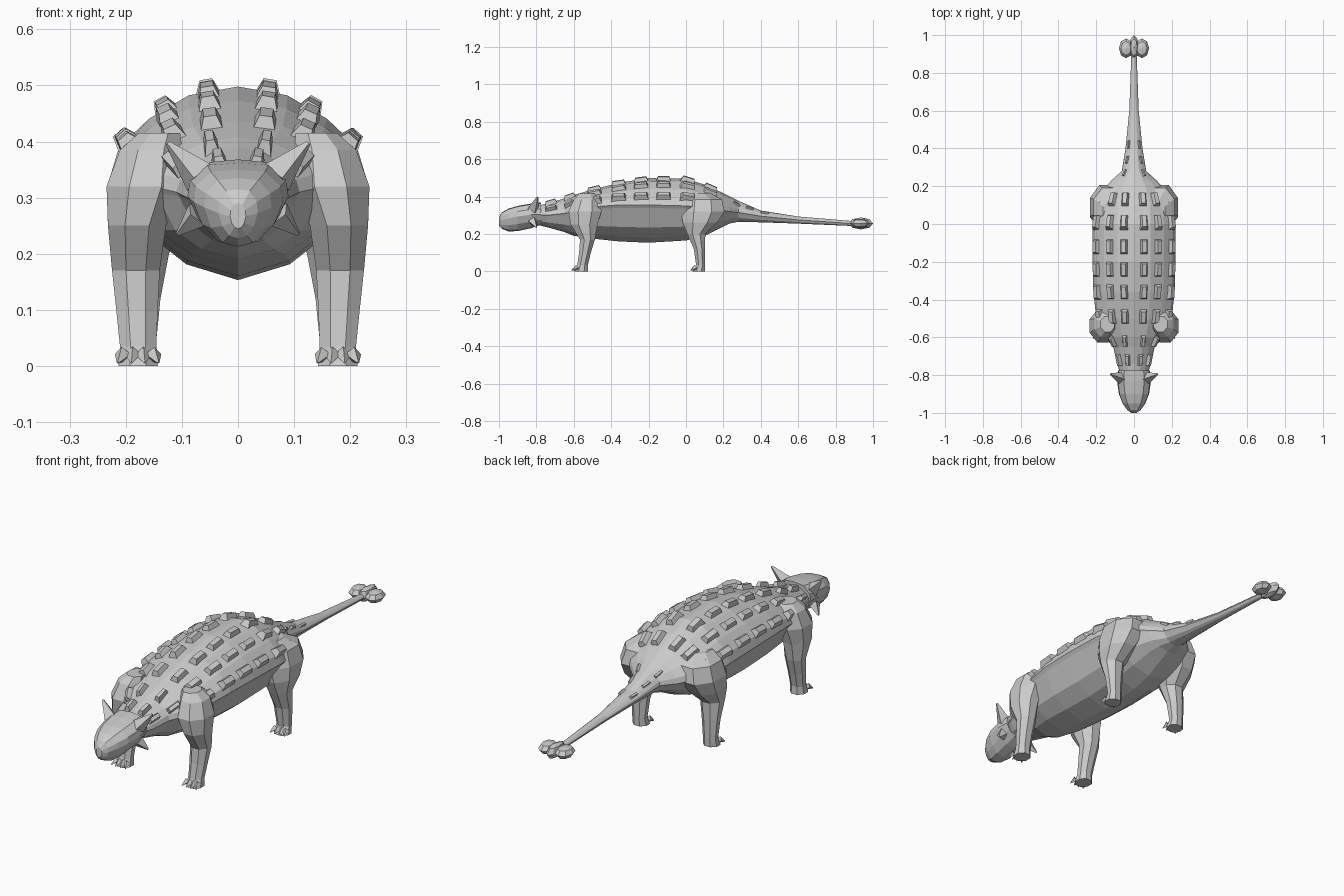
import bpy, bmesh, math
from mathutils import Vector, Matrix
from mathutils.bvhtree import BVHTree

if "Cube" in bpy.data.objects:
    bpy.data.objects.remove(bpy.data.objects["Cube"])

hide = bpy.data.materials.new("grey hide")
hide.use_nodes = True
GREY = (0.6, 0.6, 0.6, 1)
hide.diffuse_color = GREY
hide.node_tree.nodes["Principled BSDF"].inputs["Base Color"].default_value = GREY


def finish(name, bm):
    bmesh.ops.recalc_face_normals(bm, faces=bm.faces)
    mesh = bpy.data.meshes.new(name)
    bm.to_mesh(mesh)
    bm.free()
    mesh.materials.append(hide)
    obj = bpy.data.objects.new(name, mesh)
    bpy.context.collection.objects.link(obj)
    return obj


def loft(bm, rings):
    """Skin a list of point rings and cap both ends."""
    rows = [[bm.verts.new(p) for p in ring] for ring in rings]
    n = len(rows[0])
    for a, b in zip(rows, rows[1:]):
        for i in range(n):
            j = (i + 1) % n
            bm.faces.new((a[i], a[j], b[j], b[i]))
    bm.faces.new(rows[0])
    bm.faces.new(rows[-1])


def section(half, y, w, top, mid, bot):
    """Scale a normalised half outline into a full mirrored ring."""
    full = half + [(-x, z) for x, z in reversed(half[1:-1])]
    return [(x * w, y, mid + z * (top - mid if z > 0 else mid - bot)) for x, z in full]


def spike(bm, base, tip, radius, sides=4):
    base, tip = Vector(base), Vector(tip)
    axis = tip - base
    spin = axis.to_track_quat('Z', 'Y').to_matrix().to_4x4()
    bmesh.ops.create_cone(bm, cap_ends=True, segments=sides, radius1=radius,
                          radius2=radius * 0.15, depth=axis.length,
                          matrix=Matrix.Translation((base + tip) / 2) @ spin)


# Body, neck and tail: y, half width, top, middle, bottom
BODY = [
    (-.80, .07, .35, .30, .25), (-.74, .09, .362, .30, .235),
    (-.65, .11, .39, .31, .21), (-.60, .155, .408, .32, .19),
    (-.50, .20, .437, .345, .175), (-.36, .215, .473, .355, .16),
    (-.20, .22, .498, .355, .153), (0, .22, .496, .35, .165),
    (.10, .21, .463, .34, .19), (.18, .165, .427, .33, .23),
    (.23, .12, .402, .32, .255), (.28, .065, .377, .315, .265),
    (.40, .045, .325, .295, .262), (.60, .025, .293, .275, .255),
    (.90, .014, .268, .255, .242),
]
SHELL = [(0, 1), (.4, .89), (.72, .6), (.94, .28), (1, 0),
         (.95, -.08), (.72, -.6), (.42, -.86), (0, -1)]
bm = bmesh.new()
loft(bm, [section(SHELL, *s) for s in BODY])
bmesh.ops.recalc_face_normals(bm, faces=bm.faces)
surface = BVHTree.FromBMesh(bm)
finish("body_and_tail", bm)

# Head with a flat skull roof and narrow beak
HEAD = [
    (-.775, .085, .368, .30, .25), (-.83, .09, .362, .30, .23),
    (-.90, .08, .35, .29, .215), (-.95, .06, .335, .28, .213),
    (-.985, .035, .315, .27, .228), (-1.0, .014, .29, .265, .245),
]
SKULL = [(0, 1), (.6, .93), (.95, .5), (1, .05), (.8, -.5), (.45, -.9), (0, -1)]
bm = bmesh.new()
loft(bm, [section(SKULL, *s) for s in HEAD])
finish("head", bm)

bm = bmesh.new()
for s in (-1, 1):
    spike(bm, (s * .068, -.815, .335), (s * .125, -.795, .397), .033)
    spike(bm, (s * .072, -.82, .27), (s * .108, -.80, .235), .026)
finish("head_horns", bm)


# Armour plates laid on the back in mirrored rows
def half_width(y):
    for a, b in zip(BODY, BODY[1:]):
        if a[0] <= y <= b[0]:
            return a[1] + (b[1] - a[1]) * (y - a[0]) / (b[0] - a[0])


def plate(bm, x, y, wide, long, high):
    spot, normal, _, _ = surface.ray_cast(Vector((x, y, 1)), Vector((0, 0, -1)))
    if spot is None:
        return
    side = Vector((0, 1, 0)).cross(normal).normalized()
    along = normal.cross(side)
    rings = []
    for lift, kx, ky in ((-.012, 1, 1), (high, .5, .72)):
        rings.append([spot + normal * lift + side * (u * wide * kx / 2)
                      + along * (v * long * ky / 2)
                      for u, v in ((-1, -1), (1, -1), (1, 1), (-1, 1))])
    loft(bm, rings)


bm = bmesh.new()
for y in (-.72, -.62, -.49, -.36, -.24, -.12, .01, .13):
    narrow = y < -.6
    for f in ((.35, .8) if narrow else (.24, .58, .9)):
        for s in (-1, 1):
            size = .03 if narrow else .046
            plate(bm, s * f * half_width(y), y, size, .07 if narrow else .084, .02)
for y in (.27, .34, .42):
    for s in (-1, 1):
        plate(bm, s * .65 * half_width(y), y, .018, .05, .009)
finish("armour_plates", bm)

# Legs: z, x, y, x radius, y radius
FRONT = [
    (.415, .14, -.53, .04, .045), (.385, .155, -.53, .06, .075),
    (.32, .165, -.54, .075, .095), (.25, .18, -.545, .056, .078),
    (.17, .182, -.527, .046, .043), (.10, .18, -.54, .04, .034),
    (.035, .178, -.553, .035, .031), (0, .178, -.56, .038, .04),
]
HIND = [
    (.42, .11, .07, .06, .06), (.385, .135, .09, .085, .11),
    (.32, .15, .09, .09, .125), (.26, .165, .075, .073, .10),
    (.20, .172, .055, .053, .052), (.12, .177, .072, .042, .033),
    (.035, .178, .078, .034, .026), (0, .178, .068, .038, .036),
]


def oval(s, z, x, y, rx, ry):
    return [(s * x + rx * math.cos(a), y + ry * math.sin(a), z)
            for a in (math.tau * (i + .5) / 8 for i in range(8))]


for label, rows, toe_y in (("front", FRONT, -.585), ("hind", HIND, .05)):
    for side, s in (("left", 1), ("right", -1)):
        bm = bmesh.new()
        loft(bm, [oval(s, *r) for r in rows])
        # Short toes fanned along the front of the foot
        for k in (-1.5, -.5, .5, 1.5):
            x = s * .178
            out = .028 - .004 * abs(k)
            spike(bm, (x + k * .018, toe_y + .004, .021),
                  (x + k * .024, toe_y - out, .006), .015)
        finish(f"{label}_{side}_leg", bm)

# Tail club of two side lobes around a central knob
bm = bmesh.new()
for x, y, size in ((-.042, .93, (.038, .052, .025)), (.042, .93, (.038, .052, .025)),
                   (0, .935, (.024, .065, .032))):
    place = Matrix.Translation((x, y, .256)) @ Matrix.Diagonal((*size, 1))
    bmesh.ops.create_uvsphere(bm, u_segments=8, v_segments=4, radius=1, matrix=place)
finish("tail_club", bm)
